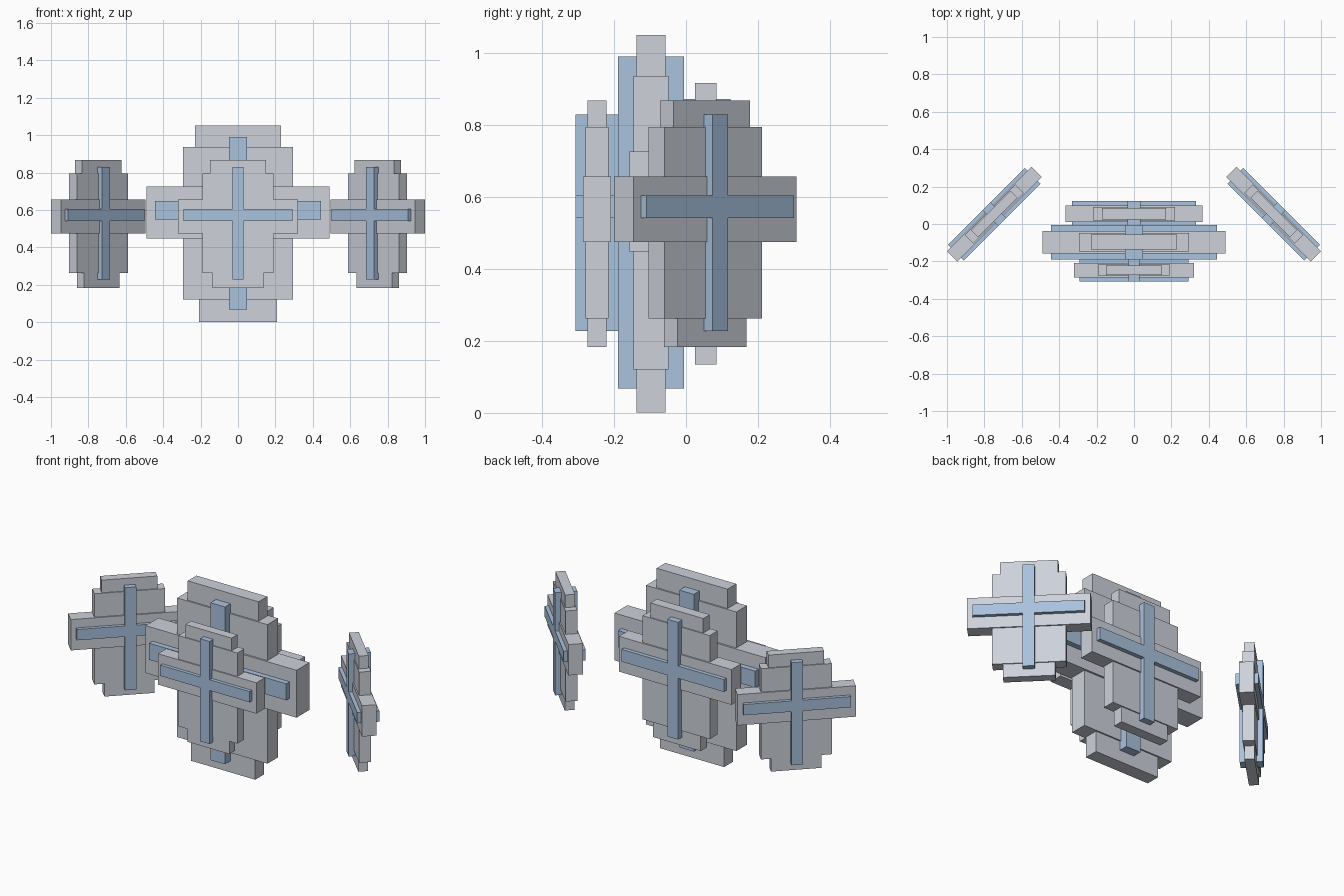
import bpy, math
from mathutils import Matrix, Vector

if "Cube" in bpy.data.objects:
    bpy.data.objects.remove(bpy.data.objects["Cube"])


def material(name, rgb):
    m = bpy.data.materials.new(name)
    m.diffuse_color = (*rgb, 1)
    m.use_nodes = True
    m.node_tree.nodes["Principled BSDF"].inputs["Base Color"].default_value = m.diffuse_color
    return m


grey = material("pale_grey", (0.61, 0.64, 0.70))
blue = material("soft_blue", (0.40, 0.54, 0.73))

# Parts of one full-size plate: name, x half width, depth, z low, z high, colour
# (heights are relative to the plate centre)
PARTS = [
    ("arms", 0.490, 0.120, -0.078, 0.200, grey),
    ("body", 0.293, 0.098, -0.405, 0.411, grey),
    ("top_cap", 0.230, 0.081, 0.411, 0.525, grey),
    ("bottom_cap", 0.208, 0.081, -0.525, -0.405, grey),
    ("cross_upright", 0.047, 0.183, -0.458, 0.465, blue),
    ("cross_bar", 0.445, 0.183, 0.024, 0.121, blue),
]


def box(name, half_x, depth, low, high, mat, frame):
    verts = [frame @ Vector((x * half_x, y * depth / 2, z))
             for z in (low, high)
             for x, y in ((-1, -1), (1, -1), (1, 1), (-1, 1))]
    faces = [(3, 2, 1, 0), (4, 5, 6, 7)]
    faces += [(i, (i + 1) % 4, (i + 1) % 4 + 4, i + 4) for i in range(4)]
    mesh = bpy.data.meshes.new(name)
    mesh.from_pydata(verts, [], faces)
    mesh.materials.append(mat)
    obj = bpy.data.objects.new(name, mesh)
    bpy.context.collection.objects.link(obj)


def plate(name, x, y, scale, angle=0):
    frame = (Matrix.Translation((x, y, 0.526))
             @ Matrix.Rotation(math.radians(angle), 4, 'Z')
             @ Matrix.Scale(scale, 4))
    for part, *size, mat in PARTS:
        box(f"{name}_{part}", *size, mat, frame)


# Three parallel plates in the centre
plate("centre_plate", 0, -0.097, 1.0)
plate("front_plate", 0, -0.247, 0.652)
plate("back_plate", 0, 0.055, 0.745)
# Two angled plates at the sides
for side, label in ((-1, "left"), (1, "right")):
    plate(f"{label}_plate", side * 0.747, 0.053, 0.652, -45 * side)
